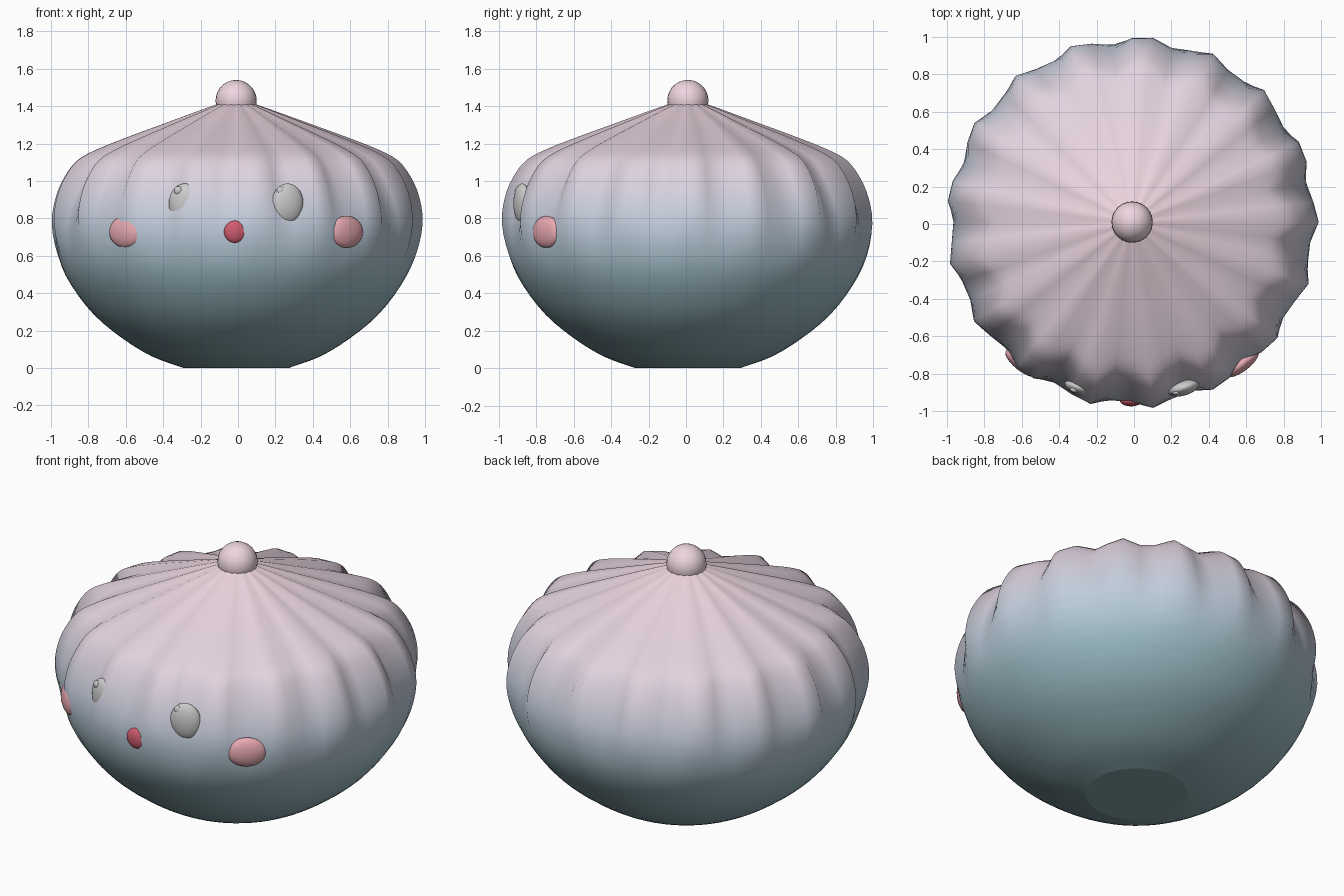
import bpy, bmesh, math
from mathutils import Vector

if "Cube" in bpy.data.objects:
    bpy.data.objects.remove(bpy.data.objects["Cube"])

CX, CY = -0.01, 0.01
SEGS, PLEATS, SUB = 56, 17, 3


def material(name, rgb):
    m = bpy.data.materials.new(name)
    m.diffuse_color = (*[c ** 2.2 for c in rgb], 1)
    m.use_nodes = True
    m.node_tree.nodes["Principled BSDF"].inputs["Base Color"].default_value = m.diffuse_color
    return m


def smoothstep(a, b, x):
    t = min(1, max(0, (x - a) / (b - a)))
    return t * t * (3 - 2 * t)


def gradient(z):
    stops = [(0, (.50, .62, .64)), (.45, (.62, .75, .79)), (.75, (.75, .80, .86)),
             (1.05, (.87, .82, .87)), (1.42, (.93, .83, .87))]
    for (z0, a), (z1, b) in zip(stops, stops[1:]):
        if z <= z1:
            t = (z - z0) / (z1 - z0)
            return [p + (q - p) * t for p, q in zip(a, b)]
    return stops[-1][1]


# Outer profile (radius, height), smoothed with a Catmull-Rom curve
pts = [Vector(p) for p in [
    (.28, 0), (.45, .062), (.61, .16), (.76, .285), (.88, .44), (.96, .60), (1.0, .77),
    (.985, .91), (.94, 1.02), (.87, 1.11), (.76, 1.17), (.58, 1.24), (.40, 1.305),
    (.22, 1.37), (.10, 1.412)]]
ext = [2 * pts[0] - pts[1]] + pts + [2 * pts[-1] - pts[-2]]
profile = []
for i in range(1, len(ext) - 2):
    a, b, c, d = ext[i - 1:i + 3]
    for k in range(SUB):
        t = k / SUB
        profile.append(.5 * (2 * b + (c - a) * t + (2 * a - 5 * b + 4 * c - d) * t * t
                             + (3 * b - a - 3 * c + d) * t ** 3))
profile.append(pts[-1])

# Pleated dumpling body, pleats fading out towards the base
bm = bmesh.new()
rings = []
for r, z in profile:
    amp = .058 * smoothstep(.48, 1.08, z)
    ring = []
    for s in range(SEGS):
        th = 2 * math.pi * s / SEGS
        wave = math.cos(PLEATS * (th - math.radians(1.5)))
        rr = r * (1 + amp * (wave - 1))
        ring.append(bm.verts.new((CX + rr * math.cos(th), CY + rr * math.sin(th), z)))
    rings.append(ring)
mesh = bpy.data.meshes.new("bun_body")
for i, (lo, hi) in enumerate(zip(rings, rings[1:])):
    zc = (profile[i].y + profile[i + 1].y) / 2
    mesh.materials.append(material(f"dough_{i}", gradient(max(0, zc))))
    for s in range(SEGS):
        n = (s + 1) % SEGS
        bm.faces.new((lo[s], lo[n], hi[n], hi[s])).material_index = i
bm.faces.new(rings[0][::-1]).material_index = 0
bm.faces.new(rings[-1]).material_index = len(rings) - 2
for f in bm.faces:
    f.smooth = len(f.verts) == 4
bm.to_mesh(mesh)
bm.free()
body = bpy.data.objects.new("bun_body", mesh)
bpy.context.collection.objects.link(body)


def ellipsoid(name, loc, scale, mat=None, yaw=0, segs=24):
    bpy.ops.mesh.primitive_uv_sphere_add(segments=segs, ring_count=segs // 2 + 2,
                                         location=loc, rotation=(0, 0, yaw))
    o = bpy.context.object
    o.name = name
    o.scale = scale
    if mat:
        o.data.materials.append(mat)
    bpy.ops.object.shade_smooth()
    return o


# Knob on top
ellipsoid("top_knob", (CX, CY, 1.43), (.11, .11, .11), material("knob_pink", (.93, .83, .87)))

# Face
blush = material("blush", (.91, .66, .69))
for side, sx in (("left", -1), ("right", 1)):
    ellipsoid(f"{side}_eye", (CX + sx * .275, -.875, .88), (.088, .042, .107), None, sx * .3)
    ellipsoid(f"{side}_eye_glint", (CX + sx * .275 - .035, -.893 - .006 * sx, .948),
              (.024, .016, .024), None, sx * .3, 12)
    ellipsoid(f"{side}_cheek", (CX + sx * .59, -.745, .728), (.108, .04, .085), blush, sx * .67)
ellipsoid("mouth", (CX - .005, -.945, .728), (.06, .03, .06), material("mouth_red", (.80, .36, .43)))
